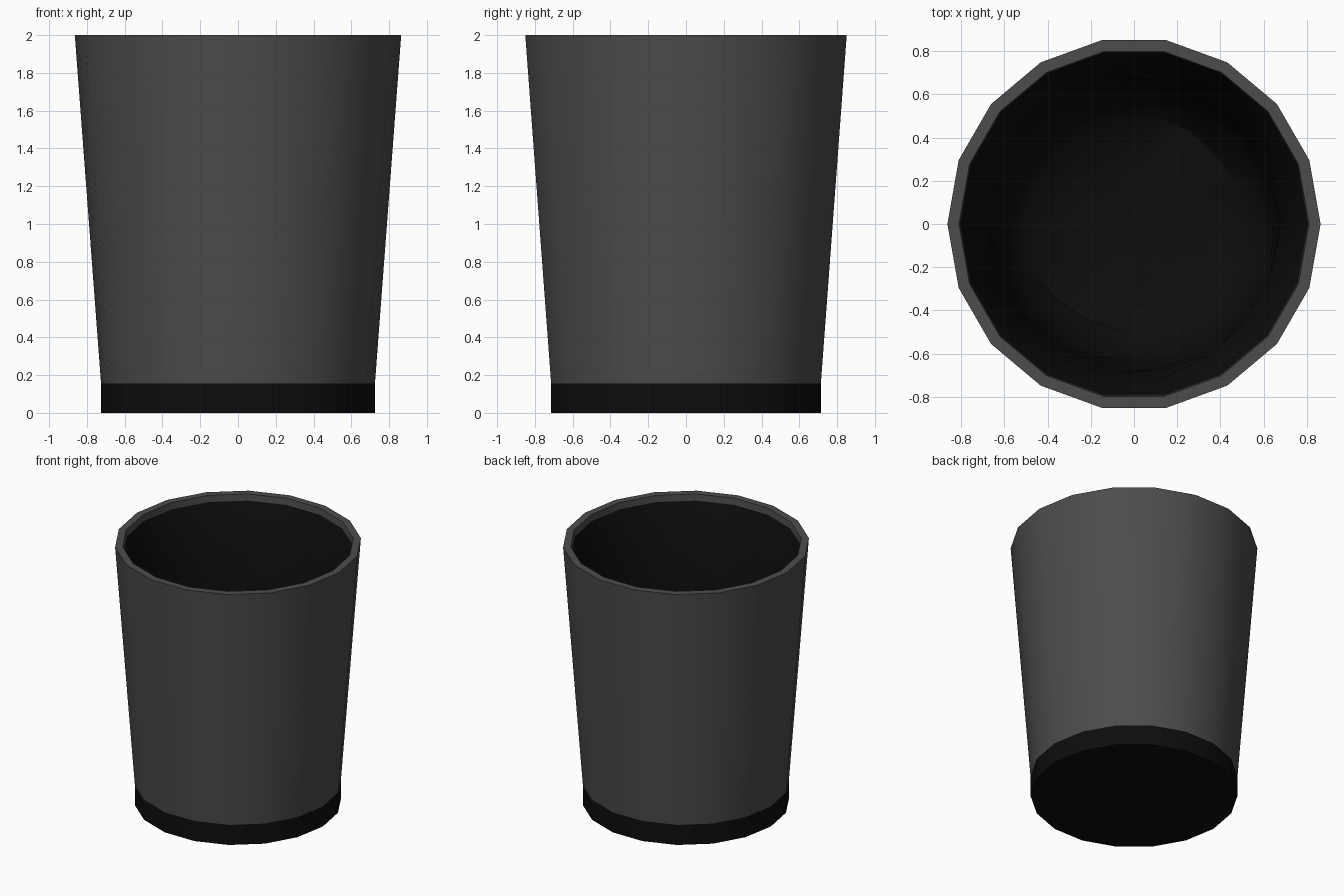
import bpy, bmesh, math, random

if "Cube" in bpy.data.objects:
    bpy.data.objects.remove(bpy.data.objects["Cube"])

random.seed(4)


def material(name, shade):
    mat = bpy.data.materials.new(name)
    mat.diffuse_color = (shade, shade, shade, 1)
    mat.use_nodes = True
    mat.node_tree.nodes["Principled BSDF"].inputs["Base Color"].default_value = mat.diffuse_color
    return mat


def lathe(name, profile, sides, mat, closed=False, cap=None, crumple=None):
    """Turn (radius, z) points around z; cap fans the last ring to height cap."""
    bm = bmesh.new()
    rings = []
    for i, (r, z) in enumerate(profile):
        ring = []
        for k in range(sides):
            a = 2 * math.pi * k / sides
            dr, dz = crumple(i) if crumple else (0, 0)
            ring.append(bm.verts.new(((r + dr) * math.cos(a), (r + dr) * math.sin(a), z + dz)))
        rings.append(ring)
    pairs = list(zip(rings, rings[1:]))
    if closed:
        pairs.append((rings[-1], rings[0]))
    for lo, hi in pairs:
        for k in range(sides):
            n = (k + 1) % sides
            bm.faces.new((lo[k], lo[n], hi[n], hi[k]))
    if cap is not None:
        centre = bm.verts.new((0, 0, cap))
        for k in range(sides):
            bm.faces.new((rings[-1][k], rings[-1][(k + 1) % sides], centre))
    bmesh.ops.recalc_face_normals(bm, faces=bm.faces)
    bm.faces.ensure_lookup_table()
    # an open bag must face inwards
    if cap is not None and bm.faces[-1].normal.z < 0:
        bmesh.ops.reverse_faces(bm, faces=bm.faces)
    mesh = bpy.data.meshes.new(name)
    bm.to_mesh(mesh)
    bm.free()
    mesh.materials.append(mat)
    obj = bpy.data.objects.new(name, mesh)
    bpy.context.collection.objects.link(obj)
    bpy.ops.object.select_all(action='DESELECT')
    obj.select_set(True)
    bpy.context.view_layer.objects.active = obj
    bpy.ops.object.shade_smooth_by_angle(angle=math.radians(40))
    return obj


grey = material("grey_plastic", 0.073)
black = material("black_plastic", 0.004)

# Tapered bin wall with a flat rim
lathe("bin_wall", [(0.725, 0.155), (0.864, 2.0), (0.81, 2.0), (0.672, 0.155)], 18, grey, closed=True)

# Straight black base
bpy.ops.mesh.primitive_cylinder_add(vertices=18, radius=0.725, depth=0.155, location=(0, 0, 0.0775),
                                    rotation=(0, 0, math.radians(10)))
base = bpy.context.object
base.name = "base"
base.data.materials.append(black)
bpy.ops.object.shade_smooth_by_angle(angle=math.radians(40))


# Crumpled bag hanging loosely inside, following the bin's sides at its top edge
def wrinkle(i):
    if i == 0:
        return 0, 0
    return random.uniform(-0.015, 0.01), random.uniform(-0.02, 0.02)


bag = [(0.806, 1.95), (0.765, 1.83), (0.72, 1.6), (0.69, 1.3), (0.67, 0.95),
       (0.645, 0.6), (0.6, 0.35), (0.5, 0.22), (0.25, 0.17)]
lathe("bag_liner", bag, 18, black, cap=0.165, crumple=wrinkle)
